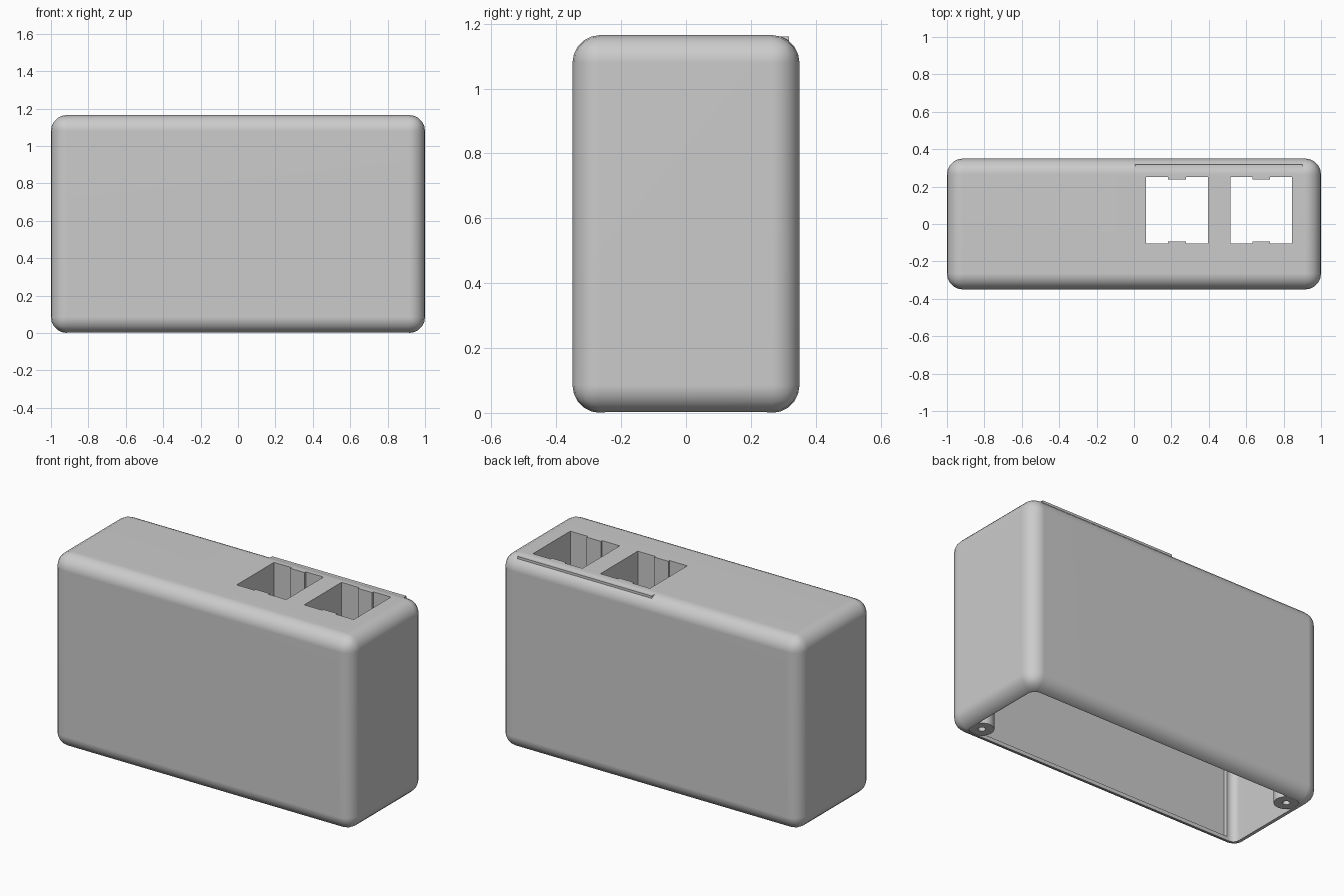
import bpy, bmesh, math
from mathutils import Matrix, Vector

if "Cube" in bpy.data.objects:
    bpy.data.objects.remove(bpy.data.objects["Cube"], do_unlink=True)

grey = bpy.data.materials.new("light_grey_plastic")
COLOUR = (0.6, 0.6, 0.6, 1)
grey.diffuse_color = COLOUR
grey.use_nodes = True
grey.node_tree.nodes["Principled BSDF"].inputs["Base Color"].default_value = COLOUR


def finish(name, bm):
    bmesh.ops.recalc_face_normals(bm, faces=bm.faces)
    mesh = bpy.data.meshes.new(name)
    bm.to_mesh(mesh)
    bm.free()
    mesh.materials.append(grey)
    obj = bpy.data.objects.new(name, mesh)
    bpy.context.collection.objects.link(obj)
    return obj


def box(name, low, high, radius=0, segments=5, vertical_only=False):
    low, high = Vector(low), Vector(high)
    bm = bmesh.new()
    bmesh.ops.create_cube(bm, size=1)
    bmesh.ops.scale(bm, vec=high - low, verts=bm.verts)
    bmesh.ops.translate(bm, vec=(low + high) / 2, verts=bm.verts)
    if radius:
        edges = [e for e in bm.edges if not vertical_only
                 or abs(e.verts[0].co.z - e.verts[1].co.z) > 0.01]
        bmesh.ops.bevel(bm, geom=edges, offset=radius, segments=segments,
                        profile=0.5, affect='EDGES')
    return finish(name, bm)


def cylinder(name, x, y, bottom, top, radius, sides=24):
    bm = bmesh.new()
    bmesh.ops.create_cone(bm, cap_ends=True, segments=sides, radius1=radius,
                          radius2=radius, depth=top - bottom,
                          matrix=Matrix.Translation((x, y, (top + bottom) / 2)))
    return finish(name, bm)


def combine(target, tool, operation):
    tool.hide_render = True
    mod = target.modifiers.new(operation.lower(), 'BOOLEAN')
    mod.operation, mod.object, mod.solver = operation, tool, 'EXACT'
    bpy.context.view_layer.objects.active = target
    bpy.ops.object.modifier_apply(modifier=mod.name)
    bpy.data.objects.remove(tool, do_unlink=True)


HEIGHT = 1.165

# Rounded case, hollowed from below
case = box("case_shell", (-1, -0.35, 0), (1, 0.35, HEIGHT), 0.085)
combine(case, box("cavity", (-0.93, -0.28, -0.1), (0.93, 0.28, 1.095),
                  0.04, 3, True), 'DIFFERENCE')

# Shallow recesses inside the long walls
for side in (-1, 1):
    ys = sorted((side * 0.305, side * 0.2))
    combine(case, box("wall_recess", (-0.88, ys[0], 0.025),
                      (0.88, ys[1], 1.04)), 'DIFFERENCE')

# Socket block, its back edge just breaking through the rounded rim
combine(case, box("socket_block", (0.005, -0.19, 0.93),
                  (0.9, 0.318, 1.16)), 'UNION')

# Two through-openings with small centred ribs
for x in (0.23, 0.68):
    opening = box("socket_opening", (x - 0.165, -0.105, 0.8),
                  (x + 0.165, 0.25, 1.3))
    for y in (-0.105, 0.25):
        combine(opening, box("rib", (x - 0.047, y - 0.012, 0.7),
                             (x + 0.047, y + 0.012, 1.4)), 'DIFFERENCE')
    combine(case, opening, 'DIFFERENCE')

# Screw posts in opposite corners
for side in (-1, 1):
    x, y = side * 0.87, side * -0.22
    combine(case, cylinder("post", x, y, 0.006, 1.12, 0.067), 'UNION')
    combine(case, cylinder("screw_hole", x, y, -0.1, 0.4, 0.02, 16), 'DIFFERENCE')

# Smooth rounding with crisp cut edges
bpy.ops.object.select_all(action='DESELECT')
case.select_set(True)
bpy.context.view_layer.objects.active = case
bpy.ops.object.shade_smooth_by_angle(angle=math.radians(32))
normals = case.modifiers.new("even_shading", 'WEIGHTED_NORMAL')
normals.keep_sharp = True
